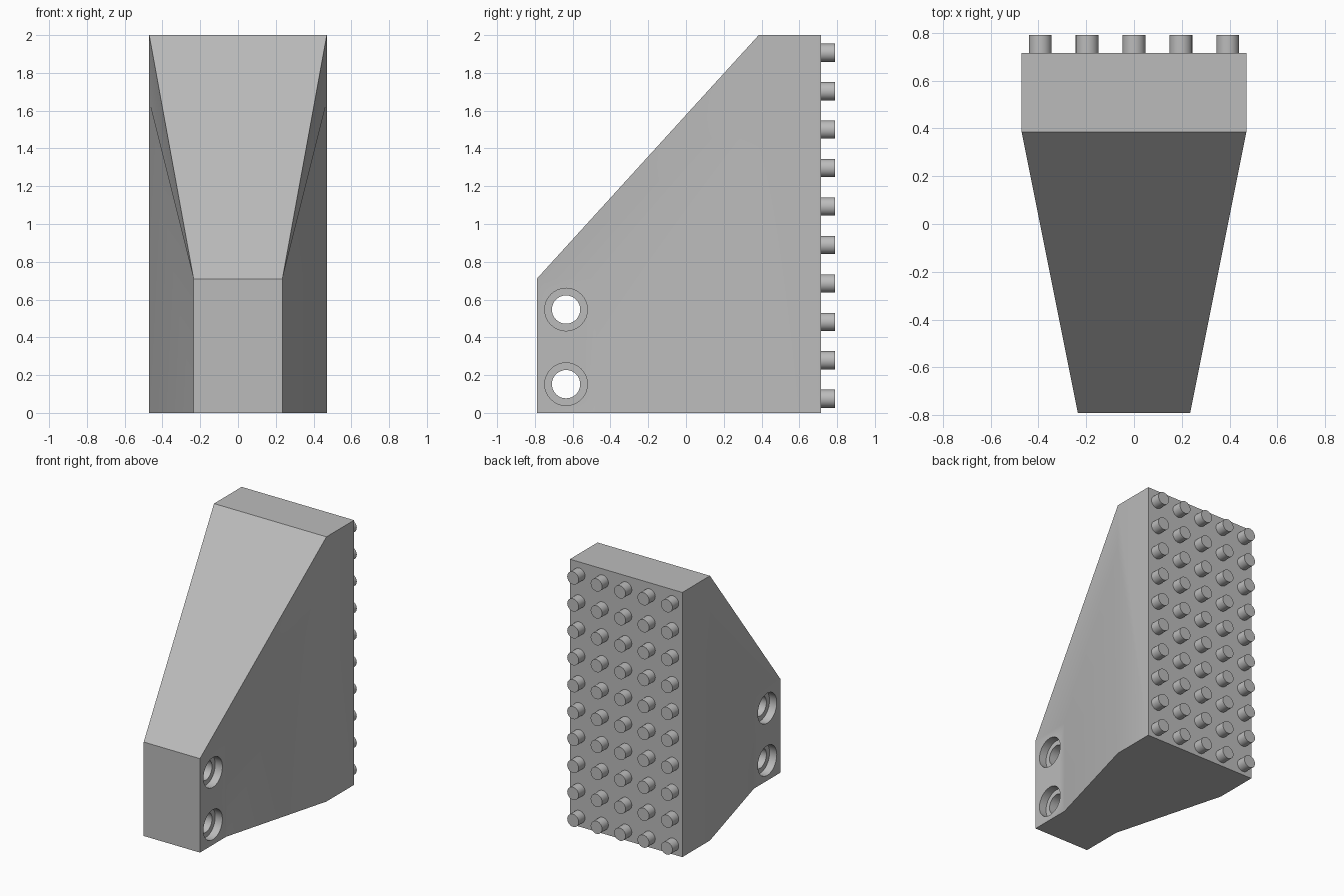
import bpy, bmesh, math
from mathutils import Matrix, Vector

cube = bpy.data.objects.get("Cube")
if cube:
    bpy.data.objects.remove(cube, do_unlink=True)

grey = bpy.data.materials.new("light_grey")
grey.use_nodes = True
colour = (0.5, 0.5, 0.5, 1)
grey.diffuse_color = colour
grey.node_tree.nodes["Principled BSDF"].inputs["Base Color"].default_value = colour

NARROW, WIDE = 0.235, 0.47
FRONT, NECK, SHOULDER, BACK = -0.79, -0.475, 0.385, 0.715
NOSE_Z, CREASE_Z, TOP_Z = 0.71, 1.65, 2.0


def finish(name, bm):
    bmesh.ops.recalc_face_normals(bm, faces=bm.faces[:])
    mesh = bpy.data.meshes.new(name)
    bm.to_mesh(mesh)
    bm.free()
    mesh.materials.append(grey)
    obj = bpy.data.objects.new(name, mesh)
    bpy.context.collection.objects.link(obj)
    return obj


def activate(obj):
    bpy.ops.object.select_all(action="DESELECT")
    obj.select_set(True)
    bpy.context.view_layer.objects.active = obj


def smooth(obj):
    activate(obj)
    bpy.ops.object.shade_smooth_by_angle(angle=math.radians(30))


def add_cylinder(bm, centre, radius, depth, axis, sides=32):
    turn = Vector((0, 0, 1)).rotation_difference(Vector(axis)).to_matrix().to_4x4()
    bmesh.ops.create_cone(bm, cap_ends=True, segments=sides, radius1=radius,
                          radius2=radius, depth=depth,
                          matrix=Matrix.Translation(centre) @ turn)


# Wedge body: narrow nose, flared sides and an overhanging sloped front
bm = bmesh.new()
outline = {
    "nose_low": (NARROW, FRONT, 0), "neck_low": (NARROW, NECK, 0),
    "shoulder_low": (WIDE, SHOULDER, 0), "back_low": (WIDE, BACK, 0),
    "nose": (NARROW, FRONT, NOSE_Z), "neck": (NARROW, NECK, NOSE_Z),
    "crease": (WIDE, SHOULDER, CREASE_Z),
    "shoulder": (WIDE, SHOULDER, TOP_Z), "back": (WIDE, BACK, TOP_Z),
}
side_faces = ("nose_low neck_low neck nose", "neck_low shoulder_low crease neck",
              "nose neck crease", "nose crease shoulder",
              "shoulder_low back_low back shoulder crease")
halves = []
for s in (1, -1):
    half = {k: bm.verts.new((s * x, y, z)) for k, (x, y, z) in outline.items()}
    for names in side_faces:
        bm.faces.new([half[n] for n in names.split()])
    halves.append(half)
left, right = halves
for names in ("nose_low nose", "nose shoulder", "shoulder back", "back back_low",
              "nose_low neck_low", "neck_low shoulder_low", "shoulder_low back_low"):
    a, b = names.split()
    bm.faces.new([left[a], left[b], right[b], right[a]])
body = finish("wedge_body", bm)

# Pin holes through the nose, with a wider recess on each side
bores, recesses = bmesh.new(), bmesh.new()
RECESS = 0.06
for z in (0.152, 0.547):
    add_cylinder(bores, (0, -0.635, z), 0.075, 1.0, (1, 0, 0))
    for s in (1, -1):
        add_cylinder(recesses, (s * (NARROW - RECESS + 0.1), -0.635, z),
                     0.113, 0.2, (1, 0, 0))
for name, cut in (("bore_cutter", bores), ("recess_cutter", recesses)):
    cutter = finish(name, cut)
    cutter.hide_render = True
    mod = body.modifiers.new(name, "BOOLEAN")
    mod.operation, mod.solver, mod.object = "DIFFERENCE", "EXACT", cutter
    activate(body)
    bpy.ops.object.modifier_apply(modifier=mod.name)
    bpy.data.objects.remove(cutter, do_unlink=True)
smooth(body)
weighted = body.modifiers.new("weighted_normals", "WEIGHTED_NORMAL")
weighted.keep_sharp = True

# Grid of studs on the back
bm = bmesh.new()
for column in range(-2, 3):
    for row in range(10):
        add_cylinder(bm, (column * 0.196, BACK + 0.0325, 0.075 + row * 0.2035),
                     0.048, 0.085, (0, 1, 0), 24)
smooth(finish("back_studs", bm))
